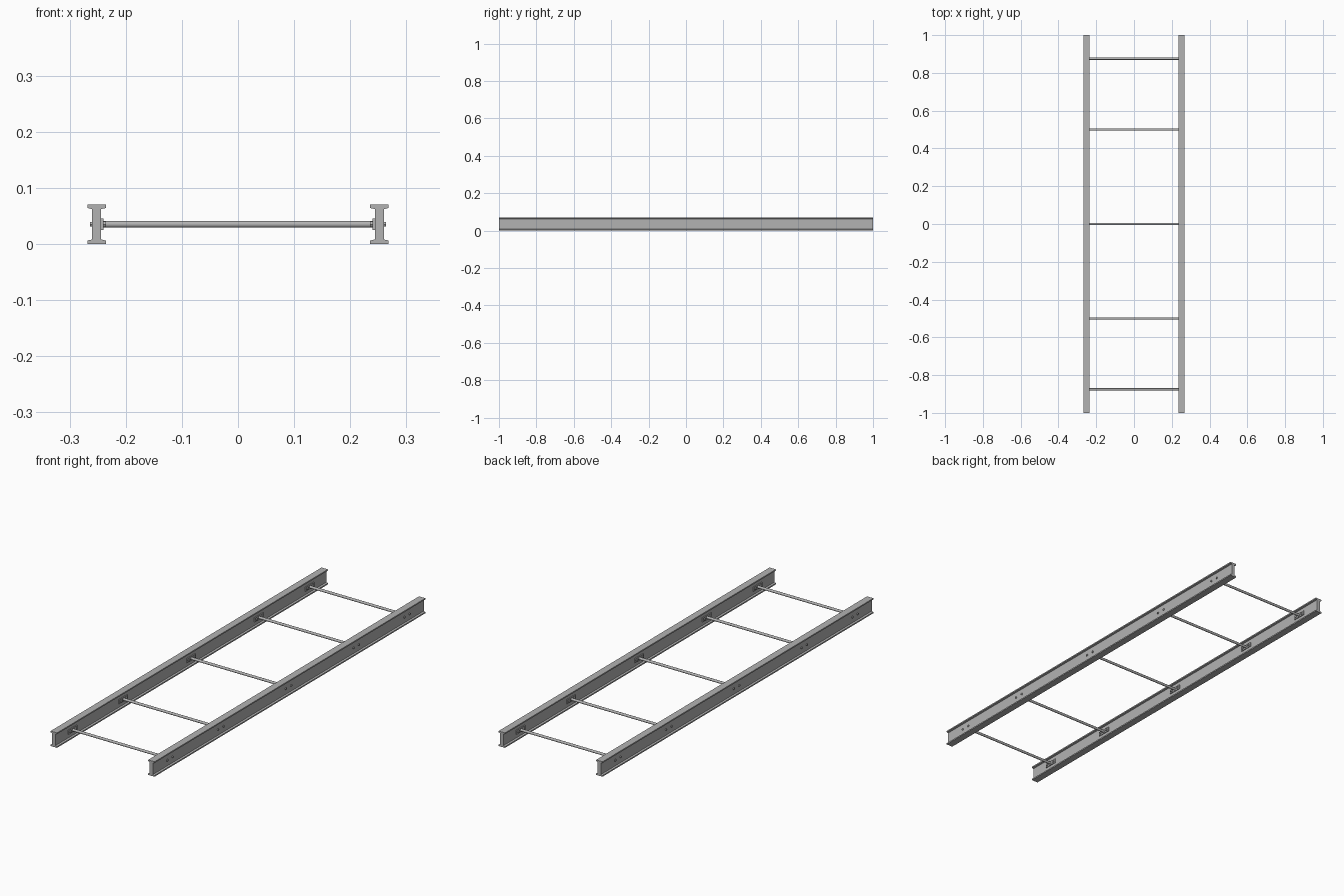
import bpy
import bmesh
from math import pi
from mathutils import Matrix, Vector

cube = bpy.data.objects.get("Cube")
if cube:
    bpy.data.objects.remove(cube)

steel = bpy.data.materials.new("grey steel")
steel.use_nodes = True
GREY = (0.45, 0.45, 0.45, 1)
steel.diffuse_color = GREY
steel.node_tree.nodes["Principled BSDF"].inputs["Base Color"].default_value = GREY

RAIL_X, HEIGHT = 0.252, 0.07
MID = HEIGHT / 2
WEB, FLANGE = 0.008, 0.0165          # half widths of the rail section
RUNGS = (-0.875, -0.5, 0, 0.5, 0.875)


def finish(name, bm):
    bmesh.ops.recalc_face_normals(bm, faces=bm.faces)
    mesh = bpy.data.meshes.new(name)
    bm.to_mesh(mesh)
    bm.free()
    mesh.materials.append(steel)
    obj = bpy.data.objects.new(name, mesh)
    bpy.context.collection.objects.link(obj)
    return obj


def box(name, center, size):
    bm = bmesh.new()
    bmesh.ops.create_cube(bm, size=1, matrix=Matrix.Translation(center) @ Matrix.Diagonal((*size, 1)))
    return finish(name, bm)


def rod(name, center, radius, length, sides):
    # Prism lying along x
    bm = bmesh.new()
    bmesh.ops.create_cone(bm, cap_ends=True, segments=sides, radius1=radius, radius2=radius,
                          depth=length, matrix=Matrix.Translation(center) @ Matrix.Rotation(pi / 2, 4, "Y"))
    return finish(name, bm)


def rail(name, x):
    # I-beam section with slightly tapered flanges, extruded along y
    quarter = [(FLANGE, MID), (FLANGE, MID - 0.006), (WEB, MID - 0.008)]
    right = quarter + [(a, -b) for a, b in reversed(quarter)]
    section = right + [(-a, b) for a, b in reversed(right)]
    bm = bmesh.new()
    face = bm.faces.new([bm.verts.new((x + a, -1, MID + b)) for a, b in section])
    ext = bmesh.ops.extrude_face_region(bm, geom=[face], use_keep_orig=True)
    bmesh.ops.translate(bm, vec=Vector((0, 2, 0)),
                        verts=[v for v in ext["geom"] if isinstance(v, bmesh.types.BMVert)])
    finish(name, bm)


for side, s in (("left", 1), ("right", -1)):
    rail(side + "_rail", s * RAIL_X)
    inner = RAIL_X - WEB
    for i, y in enumerate(RUNGS, 1):
        # Mounting plate on the inner web, held by two bolts
        box(f"{side}_plate_{i}", (s * (inner - 0.002), y, MID), (0.004, 0.064, 0.02))
        for end, dy in (("front", -0.02), ("back", 0.02)):
            rod(f"{side}_{end}_nut_{i}", (s * (inner - 0.006), y + dy, MID), 0.006, 0.005, 6)
            rod(f"{side}_{end}_bolt_{i}", (s * (RAIL_X + WEB + 0.002), y + dy, MID), 0.005, 0.004, 6)

# Round rungs between the mounting plates
for i, y in enumerate(RUNGS, 1):
    rung = rod(f"rung_{i}", (0, y, MID), 0.006, 2 * (RAIL_X - WEB - 0.003), 24)
    bpy.ops.object.select_all(action="DESELECT")
    rung.select_set(True)
    bpy.context.view_layer.objects.active = rung
    bpy.ops.object.shade_smooth_by_angle()
